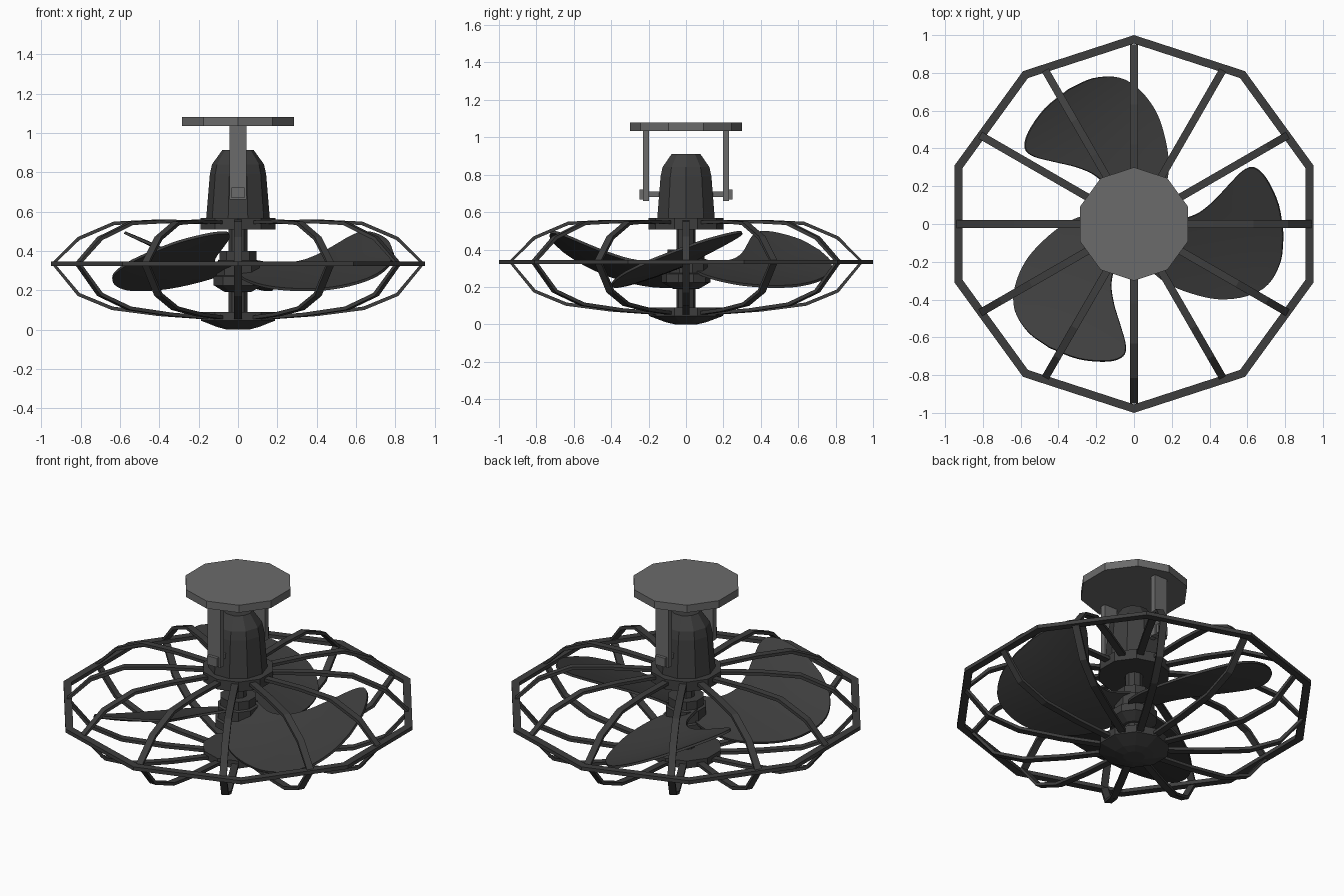
import bpy, bmesh, math
from mathutils import Vector, Matrix

if "Cube" in bpy.data.objects:
    bpy.data.objects.remove(bpy.data.objects["Cube"])

def material(name, v):
    m = bpy.data.materials.new(name)
    m.diffuse_color = (v, v, v, 1)
    m.use_nodes = True
    m.node_tree.nodes["Principled BSDF"].inputs["Base Color"].default_value = m.diffuse_color
    return m

DARK = material("dark_grey", 0.048)
MOUNT = material("mid_grey", 0.145)

def make(name, verts, faces, mat):
    me = bpy.data.meshes.new(name)
    me.from_pydata(verts, [], faces)
    bm = bmesh.new()
    bm.from_mesh(me)
    bmesh.ops.recalc_face_normals(bm, faces=bm.faces)
    bm.to_mesh(me)
    bm.free()
    me.materials.append(mat)
    ob = bpy.data.objects.new(name, me)
    bpy.context.collection.objects.link(ob)
    return ob

def lathe(name, prof, mat, n=10, start=90, closed=False):
    """Faceted turning of (radius, z) points about z."""
    verts = []
    for r, z in prof:
        for i in range(n):
            a = math.radians(start) + 2 * math.pi * i / n
            verts.append((r * math.cos(a), r * math.sin(a), z))
    faces, k = [], len(prof)
    for j in range(k if closed else k - 1):
        p, q = j * n, (j + 1) % k * n
        faces += [(p + i, p + (i + 1) % n, q + (i + 1) % n, q + i) for i in range(n)]
    if not closed:
        faces += [tuple(range(n)), tuple(range((k - 1) * n, k * n))]
    return make(name, verts, faces, mat)

def box(name, lo, hi, mat):
    v = [(x, y, z) for x in (lo[0], hi[0]) for y in (lo[1], hi[1]) for z in (lo[2], hi[2])]
    f = [(0, 1, 3, 2), (4, 6, 7, 5), (0, 4, 5, 1), (2, 3, 7, 6), (0, 2, 6, 4), (1, 5, 7, 3)]
    return make(name, v, f, mat)

def spline(pts, steps=4):
    """Smooth curve through the points (Catmull-Rom)."""
    p = [Vector(q) for q in pts]
    p = [2 * p[0] - p[1]] + p + [2 * p[-1] - p[-2]]
    out = []
    for i in range(1, len(p) - 2):
        a, b, c, d = p[i - 1:i + 3]
        for s in range(steps):
            t = s / steps
            out.append(0.5 * (2 * b + (c - a) * t + (2 * a - 5 * b + 4 * c - d) * t * t
                              + (3 * b - a - 3 * c + d) * t ** 3))
    return out + [p[-2]]

# Ceiling plate and two side brackets with pivot bolts
lathe("ceiling_plate", [(0.3, 1.035), (0.3, 1.08)], MOUNT)
for side, s in (("front", -1), ("back", 1)):
    def span(a, b):
        return sorted((s * a, s * b))
    y = span(0.197, 0.23)
    box(side + "_bracket", (-0.043, y[0], 0.66), (0.043, y[1], 1.04), MOUNT)
    y = span(0.22, 0.248)
    box(side + "_bolt_head", (-0.033, y[0], 0.668), (0.033, y[1], 0.722), MOUNT)
    y = span(0.11, 0.21)
    box(side + "_bolt_pin", (-0.018, y[0], 0.68), (0.018, y[1], 0.71), MOUNT)

# Motor housing, its flange and the rotor shaft
lathe("motor_housing", [(0.163, 0.55), (0.143, 0.79), (0.132, 0.84), (0.08, 0.912)], DARK, start=0)
lathe("motor_flange", [(0.2, 0.508), (0.2, 0.568)], DARK)
lathe("shaft", [(0.05, 0.08), (0.05, 0.52)], DARK)
lathe("hub", [(0.07, 0.19), (0.13, 0.225), (0.13, 0.27), (0.115, 0.275), (0.115, 0.345),
              (0.1, 0.35), (0.1, 0.4)], DARK)

# Bottom cap of the cage
lathe("bottom_cap", [(0.06, 0.0), (0.11, 0.012), (0.198, 0.045), (0.198, 0.09)], DARK)

# Outer ring of the cage
lathe("cage_ring", [(1.0, 0.323), (1.0, 0.345), (0.955, 0.345), (0.955, 0.323)], DARK, closed=True)

# Twelve flat cage bars
path = [(0.16, 0.545), (0.42, 0.55), (0.63, 0.54), (0.81, 0.463), (0.94, 0.335),
        (0.81, 0.178), (0.64, 0.108), (0.4, 0.077), (0.16, 0.06)]
path = [Vector(p) for p in path]
bar_v, bar_f = [], []
for i, p in enumerate(path):
    t = (path[min(i + 1, len(path) - 1)] - path[max(i - 1, 0)]).normalized()
    nrm = Vector((-t.y, t.x)) * 0.009
    for y, k in ((-0.02, -1), (0.02, -1), (0.02, 1), (-0.02, 1)):
        bar_v.append(Vector((p.x + k * nrm.x, y, p.y + k * nrm.y)))
    if i:
        b = i * 4
        bar_f += [(b - 4 + j, b - 4 + (j + 1) % 4, b + (j + 1) % 4, b + j) for j in range(4)]
bar_f += [(0, 1, 2, 3), tuple(range(len(bar_v) - 4, len(bar_v)))]
for i in range(12):
    rot = Matrix.Rotation(math.radians(30 * i), 3, 'Z')
    make(f"cage_bar_{i + 1}", [rot @ v for v in bar_v], bar_f, DARK)

# Three broad twisted blades, lofted between the leading and trailing edges
lead = spline([(0.08, 0.07), (0.2, 0.025), (0.317, 0.045), (0.41, 0.11), (0.5, 0.205),
               (0.575, 0.28), (0.635, 0.298), (0.7, 0.24), (0.765, 0.1), (0.79, -0.06)])
trail = spline([(0.0, -0.09), (0.03, -0.17), (0.1, -0.255), (0.18, -0.315), (0.3, -0.365),
                (0.45, -0.397), (0.6, -0.38), (0.71, -0.32), (0.775, -0.2), (0.79, -0.065)])
M = 10
blade_v, blade_f = [], []
for i, (a, b) in enumerate(zip(lead, trail)):
    for j in range(M + 1):
        x, y = a.lerp(b, j / M)
        z = 0.32 + 0.41 * y + 0.1 * (x / 0.8) ** 3 + 0.2 * min(y, 0) ** 2
        blade_v.append(Vector((x, y, z)))
        if i and j:
            q = i * (M + 1) + j
            blade_f.append((q, q - 1, q - M - 2, q - M - 1))
for i in range(3):
    rot = Matrix.Rotation(math.radians(120 * i), 3, 'Z')
    ob = make(f"blade_{i + 1}", [rot @ v for v in blade_v], blade_f, DARK)
    mod = ob.modifiers.new("thickness", 'SOLIDIFY')
    mod.thickness = 0.014
    mod.offset = 0
    bpy.ops.object.select_all(action='DESELECT')
    ob.select_set(True)
    bpy.context.view_layer.objects.active = ob
    bpy.ops.object.modifier_apply(modifier="thickness")
    bpy.ops.object.shade_smooth_by_angle(angle=math.radians(40))
